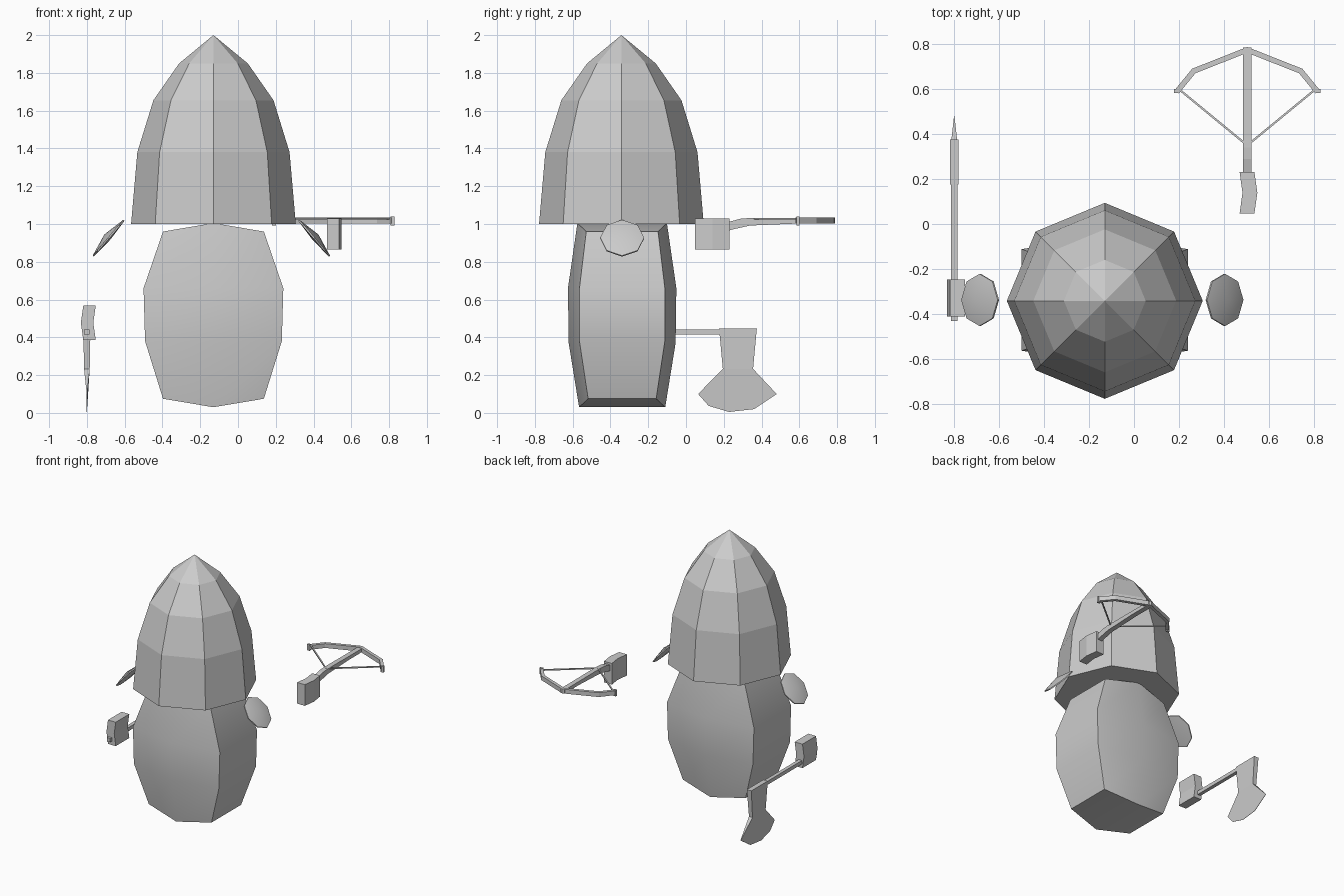
import bpy, bmesh, math
from mathutils import Vector

if "Cube" in bpy.data.objects:
    bpy.data.objects.remove(bpy.data.objects["Cube"])

CX, CY = -0.13, -0.342


def build(name, verts, faces, smooth=None):
    me = bpy.data.meshes.new(name)
    me.from_pydata([tuple(v) for v in verts], [], faces)
    bm = bmesh.new()
    bm.from_mesh(me)
    bmesh.ops.recalc_face_normals(bm, faces=bm.faces)
    bm.to_mesh(me)
    bm.free()
    ob = bpy.data.objects.new(name, me)
    bpy.context.collection.objects.link(ob)
    if smooth:
        bpy.ops.object.select_all(action='DESELECT')
        ob.select_set(True)
        bpy.context.view_layer.objects.active = ob
        bpy.ops.object.shade_smooth_by_angle(angle=math.radians(smooth))
    return ob


def bridge(n, rings):
    return [(r * n + i, r * n + (i + 1) % n, (r + 1) * n + (i + 1) % n, (r + 1) * n + i)
            for r in range(rings - 1) for i in range(n)]


def prism(name, outline, lo, hi, place):
    """Extrude a 2D outline from lo to hi; place(u, v, w) gives the 3D point."""
    n = len(outline)
    verts = [place(u, v, w) for w in (lo, hi) for u, v in outline]
    return build(name, verts, bridge(n, 2) + [tuple(range(n)), tuple(range(n, 2 * n))])


def strip(name, path, width, lo, hi):
    """Flat mitred band following a path in the xy plane."""
    p = [Vector(q) for q in path]
    left, right = [], []
    for i, q in enumerate(p):
        a = (q - p[max(i - 1, 0)]).normalized()
        b = (p[min(i + 1, len(p) - 1)] - q).normalized()
        t = (a + b).normalized()
        n = Vector((-t.y, t.x))
        d = a if a.length else b
        w = width / 2 / max(0.4, n.dot(Vector((-d.y, d.x))))
        left.append(q + n * w)
        right.append(q - n * w)
    m = len(p)
    verts = [(q.x, q.y, z) for z in (lo, hi) for q in left + right]
    o = 2 * m
    faces = [(0, m, m + o, o), (m - 1, o - 1, 2 * o - 1, o + m - 1)]
    for i in range(m - 1):
        j = i + 1
        faces += [(i, j, m + j, m + i), (o + i, o + j, o + m + j, o + m + i),
                  (i, j, o + j, o + i), (m + i, m + j, o + m + j, o + m + i)]
    return build(name, verts, faces)


# Tall pointed hat
hat = [(CX + r * math.cos(i * math.pi / 4), CY + r * math.sin(i * math.pi / 4), z)
       for z, r in [(1.0, 0.436), (1.38, 0.403), (1.655, 0.318), (1.85, 0.182)]
       for i in range(8)] + [(CX, CY, 2.0)]
build("hat", hat, bridge(8, 4) + [tuple(range(8))]
      + [(24 + i, 24 + (i + 1) % 8, 32) for i in range(8)])

# Barrel body: six-sided sections (half width, side depth, middle depth, side z, middle z)
body = []
for a, b, c, zs, zm in [(0.267, 0.18, 0.228, 0.075, 0.03), (0.362, 0.226, 0.283, 0.38, 0.37),
                        (0.37, 0.226, 0.287, 0.66, 0.66), (0.267, 0.19, 0.237, 0.96, 1.005)]:
    for x, y, z in [(a, -b, zs), (a, b, zs), (0, c, zm), (-a, b, zs), (-a, -b, zs), (0, -c, zm)]:
        body.append((CX + x, CY + 0.004 + y, z))
ends = [f for k in (0, 18) for f in [(k, k + 1, k + 2, k + 5), (k + 5, k + 2, k + 3, k + 4)]]
build("body", body, bridge(6, 4) + ends, smooth=32)

# Drooping ears: thin eight-sided lenses
for side, name in [(-1, "left_ear"), (1, "right_ear")]:
    mid = Vector((CX + side * 0.54, -0.338, 0.925))
    if side < 0:
        mid.x = -0.685
    else:
        mid.x = 0.403
    down = Vector((side * 0.65, 0, -0.76))
    out = Vector((side * 0.76, 0, 0.65))
    vs = []
    for k in (-0.004, 0.004):
        for i in range(8):
            t = i * math.pi / 4
            vs.append(mid + down * 0.125 * math.cos(t) + Vector((0, 0.116 * math.sin(t), 0)) + out * k)
    vs += [mid - out * 0.012, mid + out * 0.03]
    fs = bridge(8, 2)
    fs += [(i, (i + 1) % 8, 16) for i in range(8)]
    fs += [(8 + i, 8 + (i + 1) % 8, 17) for i in range(8)]
    build(name, vs, fs, smooth=40)

# Hands: bent slabs gripping the weapons
slab = [(-0.033, -0.092), (0.033, -0.092), (0.046, 0), (0.033, 0.092), (-0.033, 0.092), (-0.02, 0)]
prism("crossbow_hand", slab, 0.865, 1.028, lambda u, v, w: (0.503 + u, 0.139 + v, w))
prism("axe_hand", slab, -0.412, -0.247, lambda u, v, w: (-0.786 - u, w, 0.477 + v))

# Crossbow stock, bow and string
stock = [(0.2, 0.958), (0.25, 0.972), (0.34, 0.992), (0.6, 1.003), (0.785, 1.003),
         (0.785, 1.03), (0.34, 1.032), (0.29, 1.028), (0.2, 1.005)]
prism("crossbow_stock", stock, 0.485, 0.523, lambda u, v, w: (w, u, v))
half = [(0.314, 0.588), (0.238, 0.681)]
bow = [(0.504 - x, y) for x, y in half] + [(0.504, 0.775)] + [(0.504 + x, y) for x, y in half[::-1]]
strip("crossbow_bow", bow, 0.024, 1.002, 1.035)
strip("crossbow_string", [(0.2, 0.6), (0.504, 0.35), (0.808, 0.6)], 0.009, 1.024, 1.033)
for s, name in [(-1, "left_bow_tip"), (1, "right_bow_tip")]:
    cx = 0.504 + s * 0.314
    prism(name, [(-0.011, -0.008), (0.011, -0.008), (0.011, 0.008), (-0.011, 0.008)], 0.993, 1.04,
          lambda u, v, w, cx=cx: (cx + u, 0.592 + v, w))

# Axe handle
prism("axe_handle", [(-0.014, -0.014), (0.014, -0.014), (0.014, 0.014), (-0.014, 0.014)], -0.432, 0.3,
      lambda u, v, w: (-0.8 + u, w, 0.428 + v))

# Axe blade: outline (y, z, half thickness) tapering to the cutting edge
blade = [(0.175, 0.447, 0.019), (0.375, 0.447, 0.019), (0.355, 0.233, 0.015), (0.48, 0.10, 0.001),
         (0.36, 0.02, 0.001), (0.228, 0.005, 0.001), (0.12, 0.037, 0.001), (0.064, 0.10, 0.001),
         (0.195, 0.233, 0.015)]
vs = [(-0.8 + s * t, y, z) for s in (-1, 1) for y, z, t in blade]
fs = bridge(9, 2)
for k in (0, 9):
    fs += [(k, k + 1, k + 2, k + 8), tuple(k + i for i in range(2, 9))]
build("axe_blade", vs, fs)
